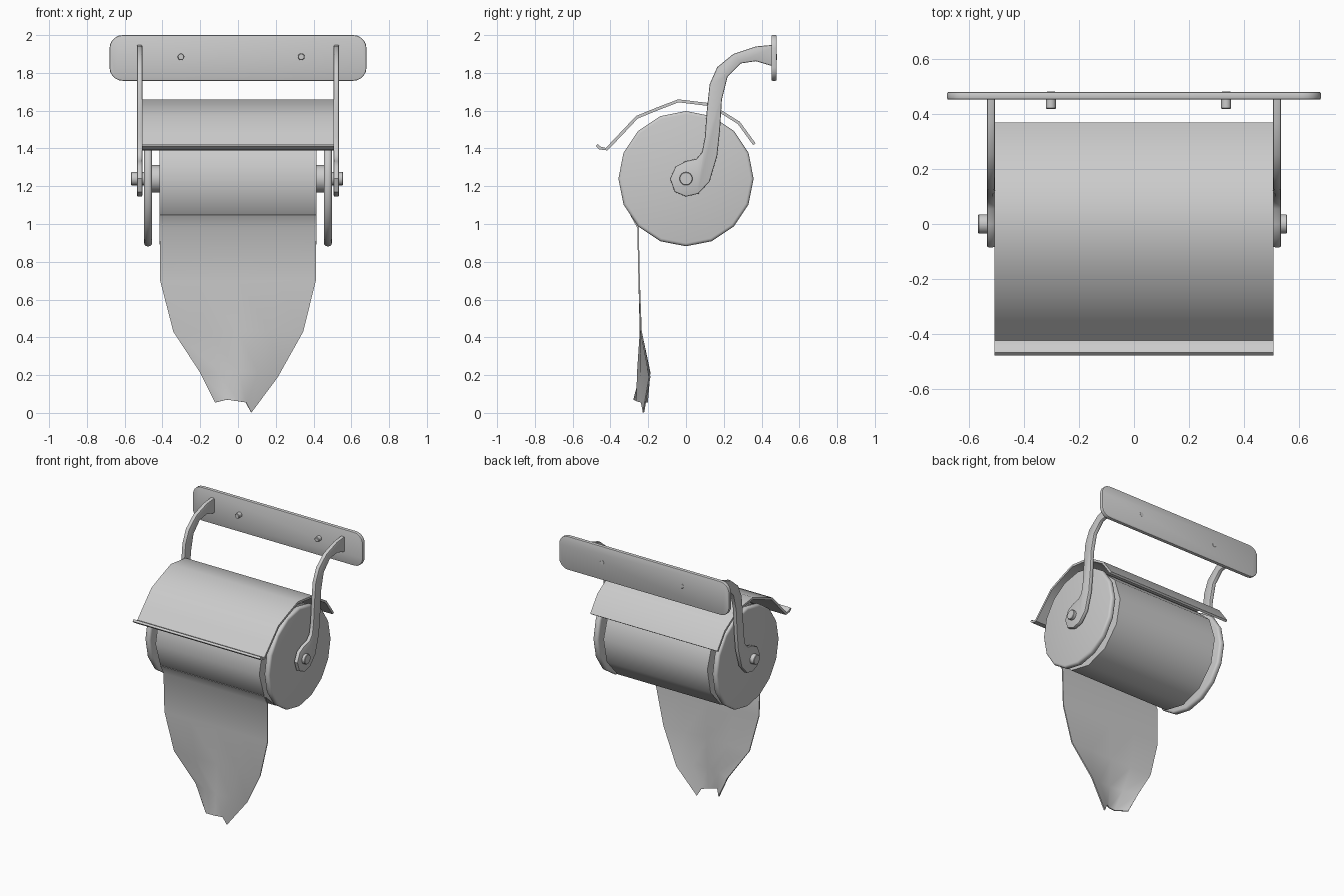
import bpy, bmesh
from math import sin, cos, pi, radians, hypot

if "Cube" in bpy.data.objects:
    bpy.data.objects.remove(bpy.data.objects["Cube"])


def finish(name, bm, angle=40, thickness=0.0):
    bmesh.ops.recalc_face_normals(bm, faces=bm.faces)
    me = bpy.data.meshes.new(name)
    bm.to_mesh(me)
    bm.free()
    ob = bpy.data.objects.new(name, me)
    bpy.context.collection.objects.link(ob)
    bpy.ops.object.select_all(action='DESELECT')
    ob.select_set(True)
    bpy.context.view_layer.objects.active = ob
    if thickness:
        m = ob.modifiers.new("thickness", 'SOLIDIFY')
        m.thickness, m.offset = thickness, 0
        bpy.ops.object.modifier_apply(modifier=m.name)
    bpy.ops.object.shade_smooth_by_angle(angle=radians(angle))
    return ob


def prism(name, outline, axis, lo, hi, bevel=0.0, segs=2):
    """Extrude an outline along x (yz outline) or y (xz outline)."""
    bm = bmesh.new()
    place = (lambda p, t: (t, p[0], p[1])) if axis == 'x' else (lambda p, t: (p[0], t, p[1]))
    a = [bm.verts.new(place(p, lo)) for p in outline]
    b = [bm.verts.new(place(p, hi)) for p in outline]
    n = len(outline)
    caps = [bm.faces.new(a), bm.faces.new(b[::-1])]
    for i in range(n):
        j = (i + 1) % n
        bm.faces.new((a[i], b[i], b[j], a[j]))
    bm.normal_update()
    if bevel:
        rim = list({e for f in caps for e in f.edges})
        bmesh.ops.bevel(bm, geom=rim, offset=bevel, segments=segs, profile=0.5, affect='EDGES')
    return finish(name, bm)


def ring(u, v, r, n, start=0.0, sweep=2 * pi, closed=True):
    d = n if closed else n - 1
    return [(u + r * cos(start + sweep * i / d), v + r * sin(start + sweep * i / d)) for i in range(n)]


def thicken(path, t):
    """Closed outline of a strip of thickness t around an open path."""
    up, down = [], []
    for i, (u, v) in enumerate(path):
        p, q = path[max(i - 1, 0)], path[min(i + 1, len(path) - 1)]
        du, dv = q[0] - p[0], q[1] - p[1]
        k = t / 2 / hypot(du, dv)
        up.append((u - dv * k, v + du * k))
        down.append((u + dv * k, v - du * k))
    return up + down[::-1]


AX = 1.24  # axle height

# Wall plate with rounded corners
plate = []
for k, (cx, cz) in enumerate([(0.61, 1.93), (-0.61, 1.93), (-0.61, 1.828), (0.61, 1.828)]):
    plate += ring(cx, cz, 0.07, 6, k * pi / 2, pi / 2, False)
prism("wall_plate", plate, 'y', 0.452, 0.48, 0.006)

# Screws
for side, x in (("left", -0.302), ("right", 0.335)):
    prism("screw_" + side, ring(x, 1.885, 0.018, 12), 'y', 0.418, 0.481, 0.003, 1)

# Curved arms and side discs
arm = [(0.479, 1.95), (0.37, 1.94), (0.25, 1.90), (0.165, 1.83), (0.125, 1.74), (0.11, 1.60),
       (0.10, 1.46), (0.085, 1.38), (0.055, 1.345), (0.0, 1.333), (-0.055, 1.305), (-0.085, 1.24),
       (-0.06, 1.17), (0.0, 1.145), (0.065, 1.16), (0.125, 1.225), (0.165, 1.36), (0.18, 1.50),
       (0.19, 1.66), (0.22, 1.78), (0.29, 1.85), (0.37, 1.862), (0.45, 1.838), (0.479, 1.838)]
for side, s in (("left", -1), ("right", 1)):
    lo, hi = sorted((s * 0.506, s * 0.535))
    prism("arm_" + side, arm, 'x', lo, hi, 0.007)
    lo, hi = sorted((s * 0.455, s * 0.497))
    prism("side_disc_" + side, ring(0, AX, 0.358, 16), 'x', lo, hi, 0.016, 3)

# Axle, core tube and paper roll
prism("axle", ring(0, AX, 0.035, 16), 'x', -0.567, 0.557, 0.003, 1)
prism("core_tube", ring(0, AX, 0.072, 16), 'x', -0.457, 0.457)
prism("paper_roll", ring(0, AX, 0.35, 12, radians(-87)), 'x', -0.415, 0.415)

# Bent cover flap
flap = [(-0.472, 1.418), (-0.455, 1.402), (-0.42, 1.396), (-0.345, 1.475), (-0.26, 1.565),
        (-0.15, 1.61), (-0.04, 1.652), (0.125, 1.632), (0.28, 1.535), (0.362, 1.422)]
prism("cover_flap", thicken(flap, 0.016), 'x', -0.508, 0.508)

# Hanging sheet: left x, right x, left z, mid z, right z, edge y, mid y
sheet = [(-0.415, 0.415, 1.05, 1.05, 1.05, -0.292, -0.292),
         (-0.415, 0.415, 0.98, 0.98, 0.98, -0.254, -0.254),
         (-0.412, 0.412, 0.70, 0.70, 0.70, -0.248, -0.248),
         (-0.342, 0.345, 0.43, 0.43, 0.43, -0.238, -0.241),
         (-0.20, 0.21, 0.215, 0.22, 0.19, -0.192, -0.255)]
bm = bmesh.new()
rows = []
for xl, xr, zl, zm, zr, ye, ym in sheet:
    row = []
    for i in range(5):
        t = i / 4
        w = sin(pi * t)
        z = (zl if t < 0.5 else zr) * (1 - w) + zm * w
        row.append(bm.verts.new((xl + (xr - xl) * t, ye + (ym - ye) * w, z)))
    rows.append(row)
# Torn bottom edge
rows.append([bm.verts.new(p) for p in ((-0.12, -0.205, 0.055), (-0.06, -0.275, 0.07),
                                       (0.0, -0.26, 0.062), (0.042, -0.235, 0.055), (0.07, -0.225, 0.002))])
for p, q in zip(rows, rows[1:]):
    for i in range(4):
        bm.faces.new((p[i], p[i + 1], q[i + 1], q[i]))
finish("paper_sheet", bm, 60, 0.008)
